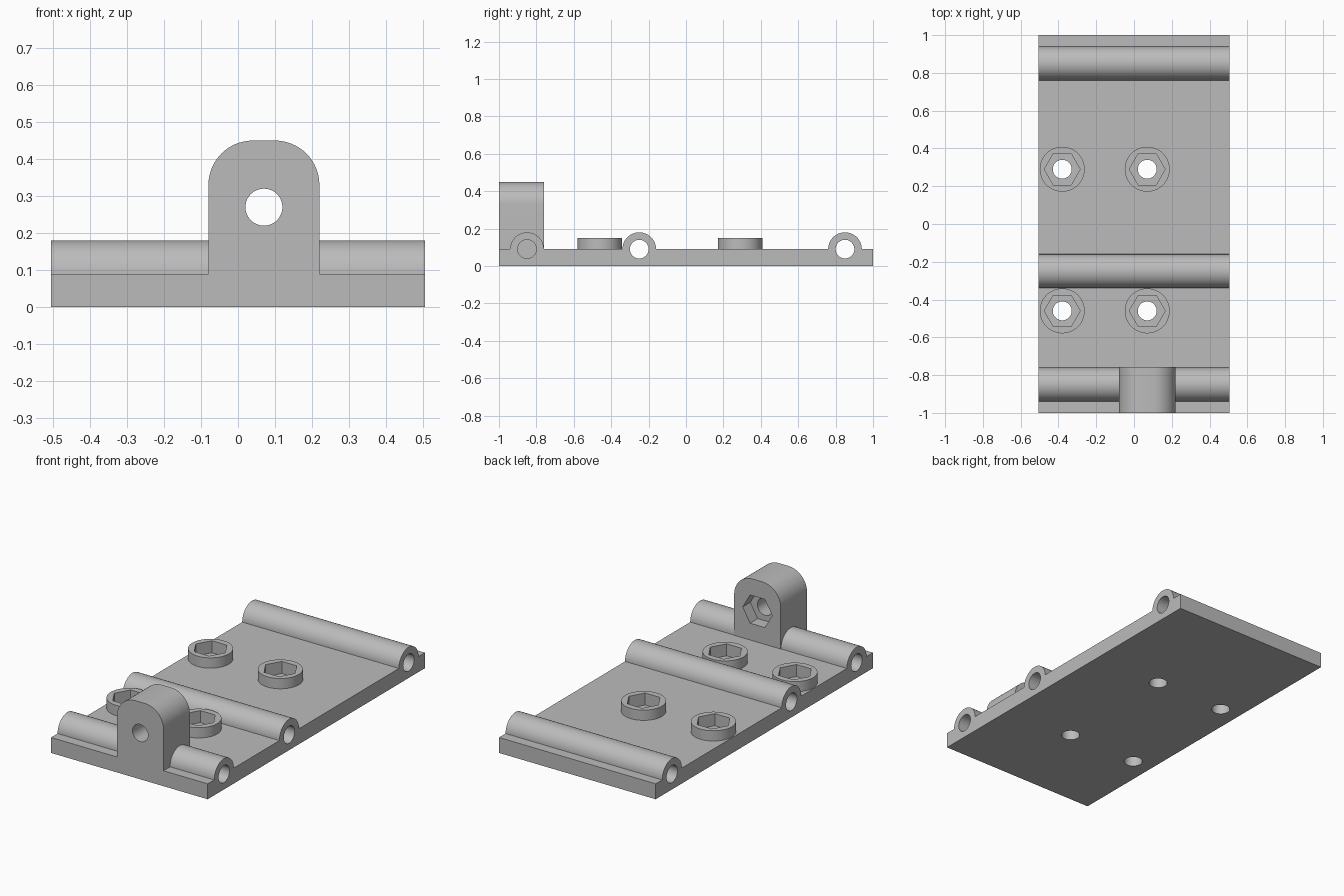
import bpy
import bmesh
from math import cos, sin, pi, radians
from mathutils import Vector

if "Cube" in bpy.data.objects:
    bpy.data.objects.remove(bpy.data.objects["Cube"], do_unlink=True)

HALF_W, HALF_L = 0.505, 1.0
PLATE_Z = 0.09
TUBE_R, HOLE_R, HEX_R = 0.09, 0.05, 0.095
BOSS_R, BOSS_TOP, POCKET_DEPTH = 0.119, 0.15, 0.07
TUBE_YS = (-0.85, -0.25, 0.85)
BOSSES = [(x, y) for x in (-0.38, 0.07) for y in (-0.46, 0.29)]
LUG_X, LUG_HOLE_Z, LUG_BACK = 0.07, 0.27, -0.758

grey = bpy.data.materials.new("plain_grey")
grey.use_nodes = True
COLOUR = (0.5, 0.5, 0.5, 1)
grey.diffuse_color = COLOUR
grey.node_tree.nodes["Principled BSDF"].inputs["Base Color"].default_value = COLOUR


def arc(cx, cy, r, start, end, steps):
    """Points on an arc, angles in degrees."""
    angles = [radians(start + (end - start) * i / steps) for i in range(steps + 1)]
    return [(cx + r * cos(a), cy + r * sin(a)) for a in angles]


def prism(name, outline, axis, low, high):
    """Extrude a closed 2D outline along an axis from low to high."""
    place = {"x": lambda a, b, d: (d, a, b),
             "y": lambda a, b, d: (a, d, b),
             "z": lambda a, b, d: (a, b, d)}[axis]
    bm = bmesh.new()
    face = bm.faces.new([bm.verts.new(place(a, b, low)) for a, b in outline])
    grown = bmesh.ops.extrude_face_region(bm, geom=[face])["geom"]
    moved = [v for v in grown if isinstance(v, bmesh.types.BMVert)]
    bmesh.ops.translate(bm, verts=moved, vec=Vector(place(0, 0, high - low)))
    bmesh.ops.recalc_face_normals(bm, faces=bm.faces)
    mesh = bpy.data.meshes.new(name)
    bm.to_mesh(mesh)
    bm.free()
    mesh.materials.append(grey)
    obj = bpy.data.objects.new(name, mesh)
    bpy.context.collection.objects.link(obj)
    return obj


def rod(name, a, b, r, axis, low, high, sides=48):
    return prism(name, arc(a, b, r, 0, 360, sides)[:-1], axis, low, high)


def combine(target, tool, operation):
    """Apply a boolean and discard the tool."""
    tool.hide_render = True
    mod = target.modifiers.new("boolean", "BOOLEAN")
    mod.operation, mod.solver, mod.object = operation, "EXACT", tool
    graph = bpy.context.evaluated_depsgraph_get()
    result = bpy.data.meshes.new_from_object(target.evaluated_get(graph))
    target.modifiers.clear()
    target.data = result
    bpy.data.objects.remove(tool, do_unlink=True)


# Base plate with three rounded hinge barrels, as one side profile
profile = [(-HALF_L, 0), (-HALF_L, PLATE_Z)]
for y in TUBE_YS:
    profile += arc(y, PLATE_Z, TUBE_R, 180, 0, 32)
profile += [(HALF_L, PLATE_Z), (HALF_L, 0)]
body = prism("hinge_plate", profile, "x", -HALF_W, HALF_W)

# Pin bores through the barrels
for y in TUBE_YS:
    combine(body, rod("bore", y, PLATE_Z, HOLE_R, "x", -0.6, 0.6), "DIFFERENCE")

# Upright lug, which interrupts the front bore
outline = [(LUG_X + 0.15, 0.02)]
outline += arc(LUG_X + 0.03, 0.33, 0.12, 0, 90, 16)
outline += arc(LUG_X - 0.03, 0.33, 0.12, 90, 180, 16)
outline += [(LUG_X - 0.15, 0.02)]
combine(body, prism("lug", outline, "y", -HALF_L, LUG_BACK), "UNION")

# Lug bolt hole, with a hexagonal nut pocket at the back
combine(body, rod("hole", LUG_X, LUG_HOLE_Z, HOLE_R, "y", -1.1, -0.6), "DIFFERENCE")
combine(body, rod("pocket", LUG_X, LUG_HOLE_Z, HEX_R, "y",
                  LUG_BACK - POCKET_DEPTH, -0.6, 6), "DIFFERENCE")

# Round bosses with nut pockets and through holes
for x, y in BOSSES:
    combine(body, rod("boss", x, y, BOSS_R, "z", 0.05, BOSS_TOP), "UNION")
    combine(body, rod("hole", x, y, HOLE_R, "z", -0.1, 0.3), "DIFFERENCE")
    combine(body, rod("pocket", x, y, HEX_R, "z",
                      BOSS_TOP - POCKET_DEPTH, 0.3, 6), "DIFFERENCE")

# Smooth the round surfaces and keep the edges sharp
bpy.ops.object.select_all(action="DESELECT")
body.select_set(True)
bpy.context.view_layer.objects.active = body
bpy.ops.object.shade_smooth_by_angle(angle=radians(30))
